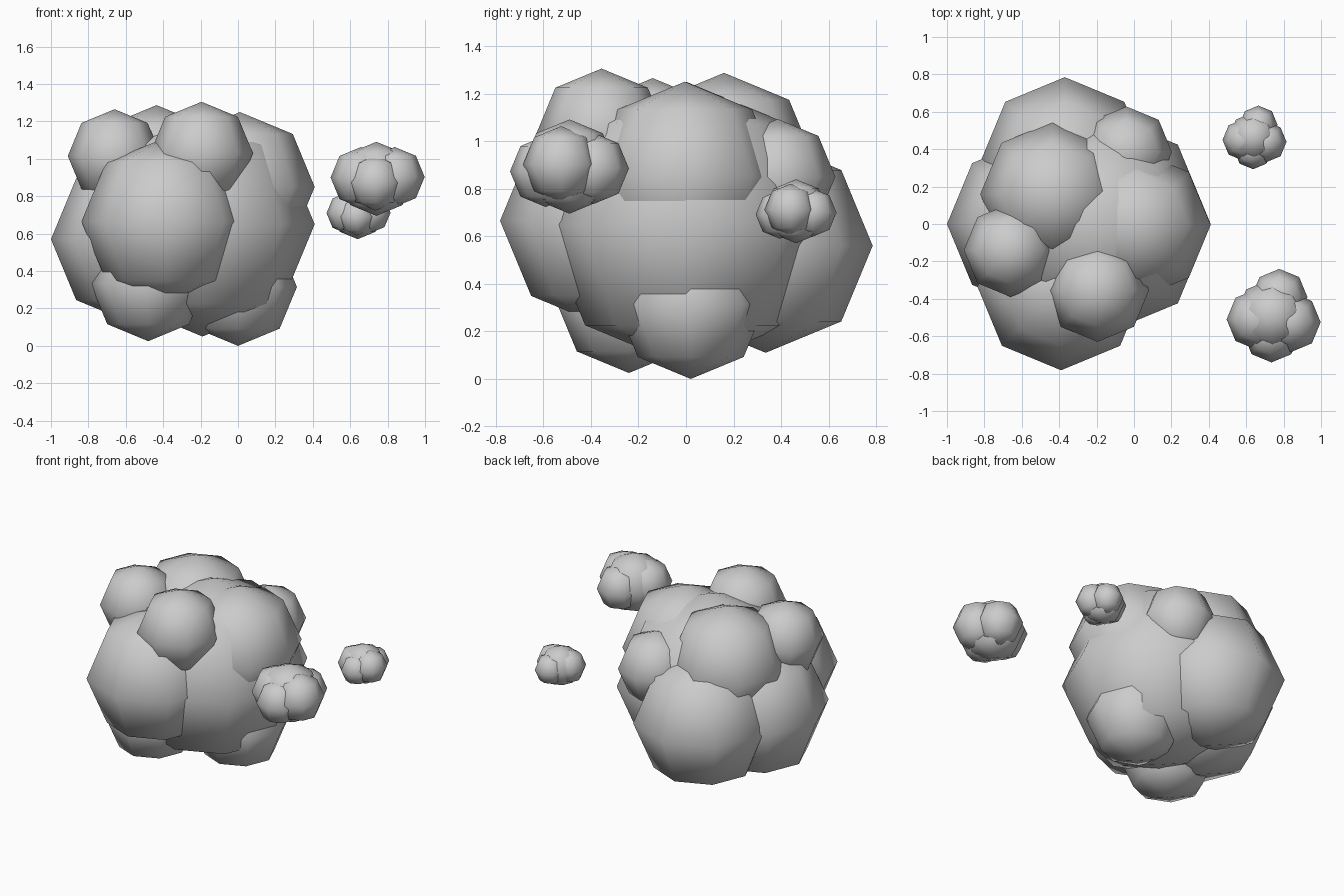
import bpy

# Every puff is a coarse ball: 8 sides, 4 rings, smooth shaded
def puff(name, loc, r):
    bpy.ops.mesh.primitive_uv_sphere_add(segments=8, ring_count=4, radius=r, location=loc)
    ob = bpy.context.object
    ob.name = name
    bpy.ops.object.shade_smooth()
    return ob

# Main clump: x, y, z, radius
main = {
    "core": (-0.19, 0.0, 0.65, 0.60),
    "front": (-0.39, -0.335, 0.665, 0.447),
    "back": (-0.37, 0.335, 0.56, 0.45),
    "left": (-0.54, 0.0, 0.57, 0.46),
    "right": (0.01, -0.005, 0.85, 0.40),
    "top_back": (-0.435, 0.16, 0.90, 0.387),
    "top_front": (-0.195, -0.355, 1.03, 0.275),
    "top_left": (-0.66, -0.14, 1.015, 0.25),
    "back_right": (-0.04, 0.385, 0.85, 0.243),
    "bottom_front": (-0.48, -0.24, 0.335, 0.31),
    "bottom_right": (0.0, 0.02, 0.315, 0.315),
}
for part, (x, y, z, r) in main.items():
    puff("main_puff_" + part, (x, y, z), r)

# Small clump, offsets from its core, used at two sizes
small = {
    "core": (0, 0, 0, 0.198),
    "left": (-0.082, -0.02, 0.007, 0.163),
    "right": (0.098, -0.035, 0.01, 0.16),
    "back": (0.037, 0.10, -0.008, 0.15),
    "front": (-0.005, -0.10, -0.02, 0.15),
}
for clump, (cx, cy, cz), s in (("near_clump", (0.74, -0.49, 0.893), 1.0),
                               ("far_clump", (0.64, 0.463, 0.705), 0.68)):
    for part, (x, y, z, r) in small.items():
        puff(f"{clump}_{part}", (cx + s * x, cy + s * y, cz + s * z), s * r)
